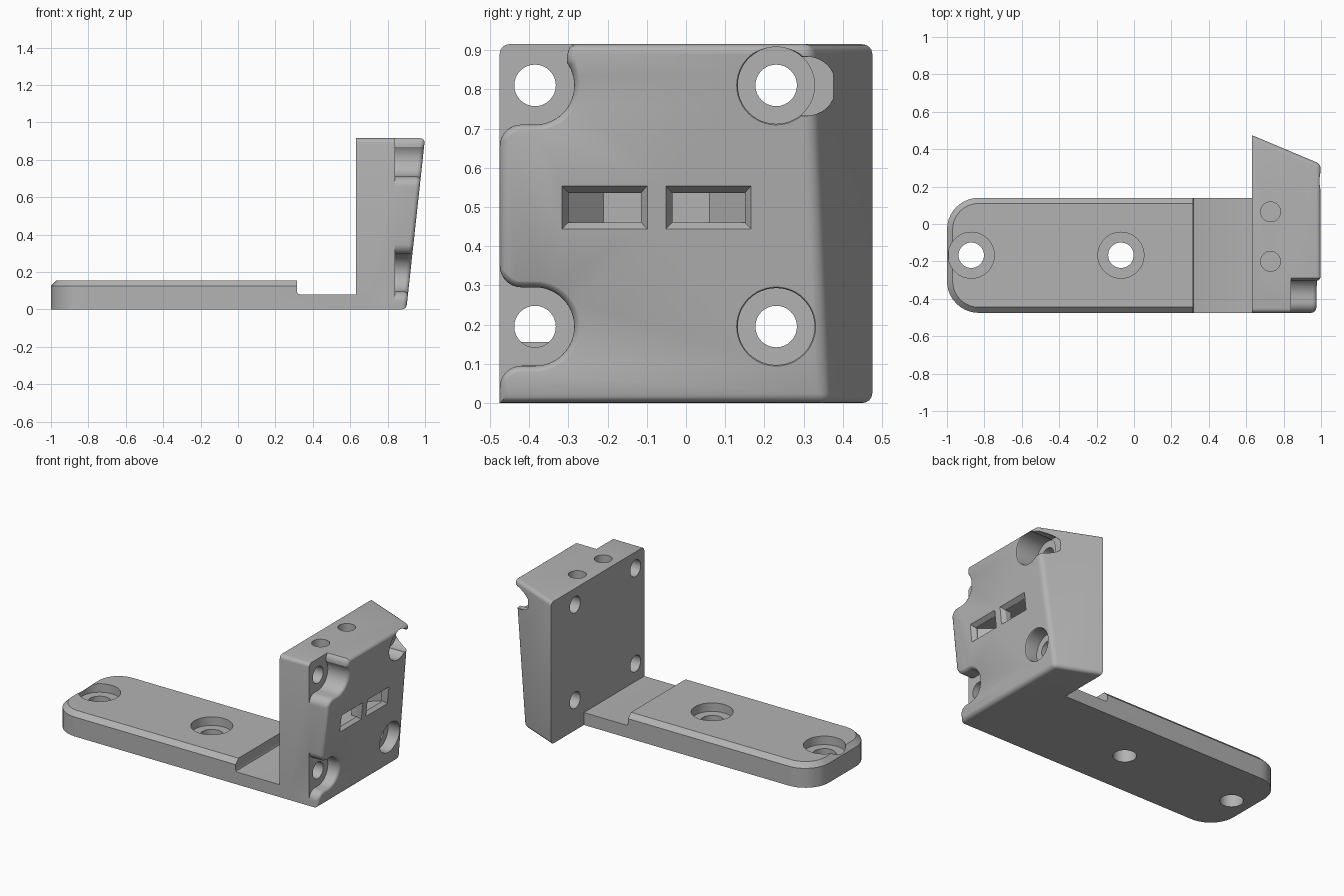
import bpy, bmesh
from math import cos, sin, radians, hypot

if "Cube" in bpy.data.objects:
    bpy.data.objects.remove(bpy.data.objects["Cube"])

grey = bpy.data.materials.new("plain grey")
grey.use_nodes = True
grey.diffuse_color = (0.45, 0.45, 0.45, 1)
grey.node_tree.nodes["Principled BSDF"].inputs["Base Color"].default_value = (0.45, 0.45, 0.45, 1)


def loft(name, rings, edit=None):
    """Closed solid through equal-length rings of 3D points."""
    bm = bmesh.new()
    loops = [[bm.verts.new(p) for p in ring] for ring in rings]
    n = len(loops[0])
    for low, high in zip(loops, loops[1:]):
        for i in range(n):
            j = (i + 1) % n
            bm.faces.new((low[i], low[j], high[j], high[i]))
    bm.faces.new(loops[0][::-1])
    bm.faces.new(loops[-1])
    bmesh.ops.recalc_face_normals(bm, faces=bm.faces)
    if edit:
        edit(bm)
    mesh = bpy.data.meshes.new(name)
    bm.to_mesh(mesh)
    bm.free()
    mesh.materials.append(grey)
    obj = bpy.data.objects.new(name, mesh)
    bpy.context.scene.collection.objects.link(obj)
    return obj


def bevel(bm, test, width, segments):
    edges = [e for e in bm.edges if test(*(v.co for v in e.verts))]
    bmesh.ops.bevel(bm, geom=edges, offset=width, segments=segments,
                    profile=0.5, affect='EDGES', clamp_overlap=True)


def boolean(target, tool, operation='DIFFERENCE'):
    mod = target.modifiers.new(operation, 'BOOLEAN')
    mod.operation, mod.solver, mod.object = operation, 'EXACT', tool
    bpy.context.view_layer.update()
    graph = bpy.context.evaluated_depsgraph_get()
    result = bpy.data.meshes.new_from_object(target.evaluated_get(graph))
    target.modifiers.clear()
    target.data = result
    bpy.data.objects.remove(tool)


def arc(cx, cy, r, start, end, steps):
    angles = [radians(start + (end - start) * i / steps) for i in range(steps + 1)]
    return [(cx + r * cos(a), cy + r * sin(a)) for a in angles]


def circle(cx, cy, r, steps=48):
    return arc(cx, cy, r, 0, 360, steps)[:-1]


def offset(points, d):
    """Push a counter-clockwise outline outwards."""
    out = []
    for i, (x, y) in enumerate(points):
        (ax, ay), (bx, by) = points[i - 1], points[(i + 1) % len(points)]
        tx, ty = bx - ax, by - ay
        size = hypot(tx, ty)
        out.append((x + d * ty / size, y - d * tx / size))
    return out


def along_z(outline, *heights):
    return [[(x, y, z) for x, y in outline] for z in heights]


def along_x(outline, *depths):
    return [[(x, y, z) for y, z in outline] for x in depths]


SLOPE = 0.109
FLOOR = 0.84
BACK = 0.63
TOP = 0.915


def face_x(z):
    return 0.9 + SLOPE * z


def pocket(outline, rim, floor=FLOOR):
    """Cutter with a rounded rim that follows the leaning face."""
    rings = along_x(outline, floor)
    for t in range(0, 91, 15):
        a = radians(t)
        ring = offset(outline, rim * (1 - cos(a)))
        rings.append([(face_x(z) + 0.002 - rim * (1 - sin(a)), y, z) for y, z in ring])
    rings.append([(x + 0.15, y, z) for x, y, z in rings[-1]])
    return loft("pocket_cutter", rings)


# Upright block with a leaning face and a slanted side
def block_ring(z):
    x = face_x(z)
    return [(BACK, -0.475, z), (x, -0.475, z),
            (x, 0.475 - 0.42 * (x - BACK), z), (BACK, 0.475, z)]


def round_block(bm):
    def outer(a, b):
        at_back = max(a.x, b.x) < BACK + 0.01
        at_foot = max(a.y, b.y) < -0.47 and max(a.z, b.z) < 0.01
        return not (at_back or at_foot)
    bevel(bm, outer, 0.024, 4)


bracket = loft("angle_bracket", [block_ring(0), block_ring(TOP)], round_block)

# Screw pockets that open towards the right side
half = [(-0.6, -0.2), (-0.49, -0.2)] + arc(-0.42, -0.155, 0.055, 180, 90, 8)
half += arc(-0.385, 0, 0.1, -90, 0, 14)
low = half + [(y, -z) for y, z in half[-2::-1]]
high = half + arc(-0.385, 0, 0.1, 6, 36, 5)
high += [(-0.304, 0.075), (-0.298, 0.095), (-0.285, 0.108), (-0.28, 0.15), (-0.6, 0.15)]
for outline, zc in ((low, 0.195), (high, 0.81)):
    boolean(bracket, pocket([(y, z + zc) for y, z in outline], 0.025))

# Round counterbores and the scoop through the slanted corner
for zc in (0.195, 0.81):
    boolean(bracket, pocket(circle(0.23, zc, 0.098), 0.008))
boolean(bracket, pocket(circle(0.308, 0.808, 0.075), 0.006, 0.865))

# Screw holes through the block
for y in (-0.385, 0.23):
    for z in (0.195, 0.81):
        boolean(bracket, loft("hole_cutter", along_x(circle(y, z, 0.053, 32), 0.5, 1.1)))

# Blind holes in the top
for y in (-0.2, 0.065):
    boolean(bracket, loft("hole_cutter", along_z(circle(0.73, y, 0.053, 32), 0.6, 1.0)))

# Strap slots: chamfered mouths leading into one passage
passage = [(0.92, -0.3), (0.82, -0.21), (0.82, 0.06), (0.92, 0.15),
           (0.97, 0.15), (0.97, -0.035), (0.89, -0.035), (0.89, -0.115),
           (0.97, -0.115), (0.97, -0.3)]
boolean(bracket, loft("passage_cutter", along_z(passage, 0.46, 0.535)))
for yc in (-0.2075, 0.0575):
    rings = []
    for w, h, depth in ((0.0925, 0.0375, -0.025), (0.1095, 0.056, 0.001), (0.1095, 0.056, 0.05)):
        corners = [(-w, -h), (w, -h), (w, h), (-w, h)]
        rings.append([(face_x(0.4985 + z) + depth, yc + y, 0.4985 + z) for y, z in corners])
    boolean(bracket, loft("mouth_cutter", rings))

# Base plate with rounded end, chamfered rim and a lowered step
side = [(-1, 0), (0.7, 0), (0.7, 0.08), (0.33, 0.08), (0.319, 0.084),
        (0.315, 0.095), (0.315, 0.155), (-1, 0.155)]


def shape_plate(bm):
    bevel(bm, lambda a, b: max(a.x, b.x) < -0.99 and abs(a.z - b.z) > 0.1, 0.17, 10)
    bevel(bm, lambda a, b: min(a.z, b.z) > 0.15 and min(a.x, b.x) < 0.31, 0.03, 1)


plate = loft("base_plate", [[(x, y, z) for x, z in side] for y in (-0.475, 0.14)], shape_plate)
for x in (-0.87, -0.07):
    boolean(plate, loft("hole_cutter", along_z(circle(x, -0.167, 0.068), -0.1, 0.3)))
    boolean(plate, loft("hole_cutter", along_z(circle(x, -0.167, 0.123), 0.1, 0.3)))
boolean(bracket, plate, 'UNION')

bpy.ops.object.select_all(action='DESELECT')
bracket.select_set(True)
bpy.context.view_layer.objects.active = bracket
bpy.ops.object.shade_smooth_by_angle(angle=radians(30))
